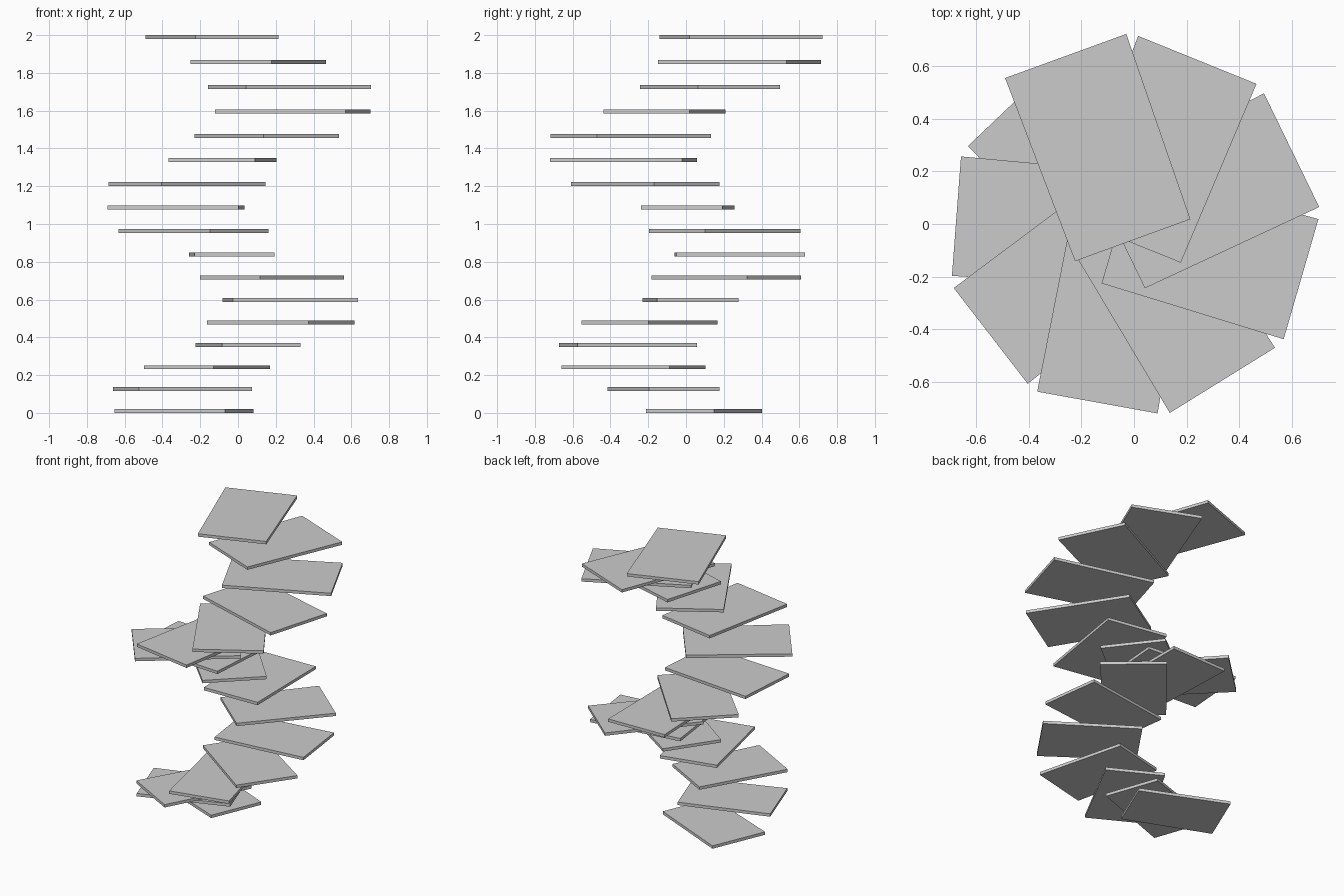
import bpy, bmesh
from math import radians, cos, sin

if "Cube" in bpy.data.objects:
    bpy.data.objects.remove(bpy.data.objects["Cube"])

COUNT = 17
THICK = 0.021
AXIS = (-0.02, -0.02)      # spiral axis in plan


def tread(name, length, width, radius, angle, z):
    """Flat slab, slightly wider at its outer end, placed around the axis."""
    a, b = radius - length / 2, radius + length / 2
    wi, wo = width * 0.4875, width * 0.5125
    outline = [(a, -wi), (b, -wo), (b, wo), (a, wi)]
    bm = bmesh.new()
    face = bm.faces.new([bm.verts.new((x, y, 0)) for x, y in outline])
    top = bmesh.ops.extrude_face_region(bm, geom=[face])["geom"]
    bmesh.ops.translate(bm, vec=(0, 0, THICK),
                        verts=[v for v in top if isinstance(v, bmesh.types.BMVert)])
    bmesh.ops.recalc_face_normals(bm, faces=bm.faces)
    mesh = bpy.data.meshes.new(name)
    bm.to_mesh(mesh)
    bm.free()
    ob = bpy.data.objects.new(name, mesh)
    ob.location = (*AXIS, z)
    ob.rotation_euler.z = angle
    bpy.context.collection.objects.link(ob)


# Spiral of treads: size, radius and rise all grow gently towards the top
for k in range(COUNT):
    tread(f"stair_tread_{k + 1:02d}",
          length=0.63 + 0.0072 * k,
          width=0.40 + 0.0049 * k,
          radius=0.285 + 0.0027 * k,
          angle=radians(157.2 + 42.05 * k),
          z=0.1144 * k + 0.00058 * k * k)
